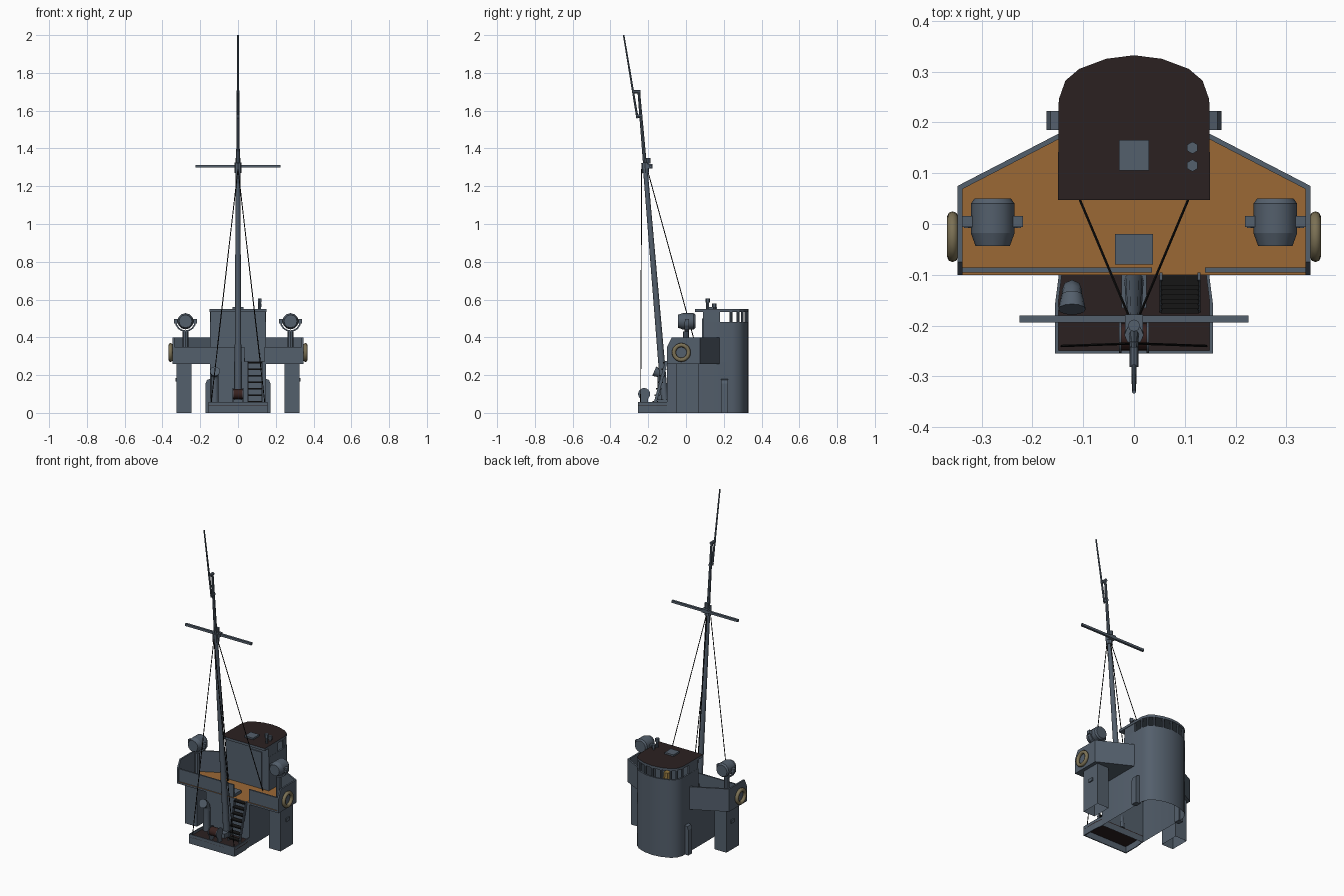
import bpy, bmesh, math
from mathutils import Vector

default_cube = bpy.data.objects.get("Cube")
if default_cube:
    bpy.data.objects.remove(default_cube)


def material(name, red, green, blue):
    mat = bpy.data.materials.new(name)
    mat.use_nodes = True
    colour = (red, green, blue, 1)
    mat.diffuse_color = colour
    shader = mat.node_tree.nodes["Principled BSDF"]
    shader.inputs["Base Color"].default_value = colour
    shader.inputs["Roughness"].default_value = 0.8
    return mat


GREY = material("hull grey", .088, .115, .15)
WOOD = material("deck wood", .33, .14, .036)
BROWN = material("dark brown deck", .024, .015, .015)
BLACK = material("rigging black", .008, .008, .008)
KHAKI = material("lifebuoy khaki", .20, .165, .09)
RUST = material("winch rust", .04, .016, .014)
BRASS = material("compass brass", .30, .19, .05)


def finish(name, bm, mat, top=None, smooth=False):
    """Store a mesh as an object; upward faces may take a second colour."""
    bmesh.ops.recalc_face_normals(bm, faces=bm.faces)
    mesh = bpy.data.meshes.new(name)
    mesh.materials.append(mat)
    if top:
        mesh.materials.append(top)
    for face in bm.faces:
        face.normal_update()
        if top and face.normal.z > 0.9:
            face.material_index = 1
    bm.to_mesh(mesh)
    bm.free()
    obj = bpy.data.objects.new(name, mesh)
    bpy.context.scene.collection.objects.link(obj)
    if smooth:
        bpy.ops.object.select_all(action="DESELECT")
        obj.select_set(True)
        bpy.context.view_layer.objects.active = obj
        bpy.ops.object.shade_smooth_by_angle(angle=math.radians(40))
    return obj


def prism(name, outline, low, high, mat=GREY, axis="z", top=None, smooth=False,
          hollow=False):
    """Extrude a 2D outline along an axis; a hollow one has no lower face."""
    place = {"x": lambda a, b, c: (c, a, b),
             "y": lambda a, b, c: (a, c, b),
             "z": lambda a, b, c: (a, b, c)}[axis]
    bm = bmesh.new()
    lower = [bm.verts.new(place(a, b, low)) for a, b in outline]
    upper = [bm.verts.new(place(a, b, high)) for a, b in outline]
    if not hollow:
        bm.faces.new(lower)
    bm.faces.new(upper)
    for i in range(len(outline)):
        j = (i + 1) % len(outline)
        bm.faces.new((lower[i], lower[j], upper[j], upper[i]))
    return finish(name, bm, mat, top, smooth)


def box(name, x, y, z, mat=GREY, hollow=False):
    corners = [(x[0], y[0]), (x[1], y[0]), (x[1], y[1]), (x[0], y[1])]
    return prism(name, corners, z[0], z[1], mat, hollow=hollow)


def rod(name, start, end, radius, tip=None, mat=GREY, sides=8):
    start, end = Vector(start), Vector(end)
    bm = bmesh.new()
    bmesh.ops.create_cone(bm, cap_ends=True, segments=sides, radius1=radius,
                          radius2=radius if tip is None else tip,
                          depth=(end - start).length)
    turn = (end - start).to_track_quat("Z", "Y").to_matrix().to_4x4()
    turn.translation = (start + end) / 2
    bm.transform(turn)
    return finish(name, bm, mat, smooth=sides > 8)


def tube(name, points, radius, mat=GREY, closed=False):
    curve = bpy.data.curves.new(name, "CURVE")
    curve.dimensions = "3D"
    curve.bevel_depth = radius
    curve.bevel_resolution = 2
    curve.use_fill_caps = True
    spline = curve.splines.new("POLY")
    spline.points.add(len(points) - 1)
    for target, p in zip(spline.points, points):
        target.co = (*p, 1)
    spline.use_cyclic_u = closed
    curve.materials.append(mat)
    obj = bpy.data.objects.new(name, curve)
    bpy.context.scene.collection.objects.link(obj)
    return obj


def both(half):
    """Complete an outline mirrored across x, ending on the centre line."""
    return half + [(-x, y) for x, y in reversed(half) if x > 0]


# Tower: lower house, hollow wheelhouse, window posts and roof
curve_half = [(.148, .245), (.135, .282), (.108, .305), (.055, .325), (0, .332)]
prism("lower_house", both([(.148, -.1)] + curve_half), 0, .27, top=WOOD,
      smooth=True, hollow=True)
outer_wall = both([(.147, .09)] + curve_half)
inner_wall = [(x * .93, y - .01 if y > .1 else y) for x, y in outer_wall]
prism("wheelhouse_wall", outer_wall + inner_wall[::-1], .265, .48, smooth=True)
prism("roof", both([(.15, .047)] + curve_half), .535, .55, top=BROWN)
box("cabin_back_wall", (-.146, .146), (.09, .1), (.27, .535))
box("cabin_door", (.03, .1), (.084, .09), (.28, .5))
rod("compass_stand", (-.03, .23, .27), (-.03, .23, .43), .018)
rod("compass_bowl", (-.03, .23, .43), (-.03, .23, .48), .022, .018, BRASS)
for side in (1, -1):
    inner, outer = sorted((side * .136, side * .146))
    box("cabin_side_wall", (inner, outer), (.09, .18), (.48, .535))
for x, y in both(curve_half):
    rod("window_post", (x * .96, y - .007, .475), (x * .96, y - .007, .535), .007)
box("roof_hatch", (-.03, .03), (.105, .165), (.55, .56))
for y, height in ((.115, .605), (.15, .58)):
    rod("roof_pipe", (.115, y, .55), (.115, y, height), .008)
    rod("pipe_cap", (.115, y, height - .02), (.115, y, height), .012, sides=6)

# Bridge deck with its hatch and front bulwark
deck = both([(.347, -.1), (.347, .075), (.148, .178)])
prism("bridge_deck", deck, .26, .272, top=WOOD)
box("deck_hatch", (-.037, .037), (-.08, -.02), (.27, .29))
for x in ((-.342, .035), (.14, .342)):
    box("front_bulwark", x, (-.095, -.086), (.27, .35))

# Bridge wings, mirrored
for side in (1, -1):
    def span(a, b):
        return tuple(sorted((side * a, side * b)))

    wall = [(-.1, .26), (-.1, .35), (-.075, .4), (.075, .4), (.075, .26)]
    prism("wing_side_wall", wall, side * .337, side * .347, axis="x")
    prism("wing_rear_wall",
          [(side * .347, .075), (side * .146, .179),
           (side * .146, .168), (side * .337, .069)], .26, .4)
    box("wing_leg", span(.245, .325), (-.05, .07), (0, .262), hollow=True)
    box("leg_step", span(.325, .332), (0, .03), (.165, .185))
    duct = [(side * x, z) for x, z in
            ((.14, 0), (.172, 0), (.172, .155), (.164, .175), (.14, .182))]
    prism("side_duct", duct, .185, .222, axis="y")

    # Lifebuoy on the wing end
    ring = [(side * .357, -.025 + .039 * math.cos(a), .32 + .039 * math.sin(a))
            for a in (math.tau * i / 20 for i in range(20))]
    tube("lifebuoy", ring, .011, KHAKI, closed=True)

    # Searchlight in its yoke
    x = side * .278
    rod("searchlight_post", (x, 0, .27), (x, 0, .43), .015)
    rod("searchlight_drum", (x, -.018, .485), (x, .04, .485), .043, sides=12)
    rod("searchlight_back", (x, .04, .485), (x, .05, .485), .043, .036, sides=12)
    rod("searchlight_cap", (x, -.043, .485), (x, -.018, .485), .034, .043, sides=12)
    arc = [math.pi * (1 + i / 8) for i in range(9)]
    yoke = [(x + .056 * math.cos(a), .485 + .056 * math.sin(a)) for a in arc]
    yoke += [(x + .048 * math.cos(a), .485 + .048 * math.sin(a))
             for a in reversed(arc)]
    prism("searchlight_yoke", yoke, -.008, .016, axis="y")
    box("searchlight_pivot", (x - .06, x + .06), (-.006, .016), (.474, .496))

# Lower platform with bulwark
platform = both([(.155, -.255), (.155, -.155), (.148, -.1)])
prism("lower_platform", platform, .038, .043, BROWN)
box("platform_front_wall", (-.155, .155), (-.255, -.249), (0, .058))
for side in (1, -1):
    strip = [(side * x, y) for x, y in
             ((.155, -.255), (.155, -.155), (.148, -.1), (.142, -.1),
              (.149, -.155), (.149, -.255))]
    prism("platform_side_wall", strip, 0, .058)

# Stair up to the bridge deck
for x in (.05, .125):
    slope = [(-.175, .04), (-.16, .04), (-.095, .275), (-.11, .275)]
    prism("stair_stringer", slope, x, x + .006, axis="x")
for i in range(7):
    t = (i + .6) / 7
    y, z = -.168 + .065 * t, .035 + .24 * t
    box("stair_tread", (.053, .128), (y - .014, y + .014), (z, z + .007), BLACK)

# Cowl ventilator and winch
tube("ventilator", [(-.122, -.13, .04), (-.122, -.13, .18),
                    (-.122, -.136, .203), (-.122, -.152, .215)], .02)
rod("ventilator_mouth", (-.122, -.14, .209), (-.122, -.168, .221), .021, .027,
    sides=12)
rod("winch_drum", (-.025, -.222, .1), (.025, -.222, .1), .026, mat=RUST, sides=16)
for x in (-.03, .025):
    rod("winch_flange", (x, -.222, .1), (x + .005, -.222, .1), .032, sides=16)
    box("winch_stand", (x, x + .005), (-.24, -.2), (.04, .1))


# Raked mast
def mast_point(z, x=0, shift=0):
    return (x, -.107 - .084 * z + shift, z)


rod("lower_mast", mast_point(.04), mast_point(1.3), .019, .012, sides=12)
rod("upper_mast", mast_point(1.3), mast_point(1.7), .01, .007)
box("mast_step", (-.025, .025), (-.165, -.1), (.04, .07))
rod("mast_collar", mast_point(1.27), mast_point(1.325), .019)
box("yard_bracket", (-.018, .018), (-.225, -.178), (1.295, 1.318))
box("yard", (-.225, .225), (-.194, -.18), (1.298, 1.312))
rod("mast_lamp", (0, -.2, 1.32), (0, -.2, 1.35), .012)
rod("aerial", (0, -.257, 1.56), (0, -.33, 2), .006, .004)
for z, reach in ((1.57, -.02), (1.7, -.032)):
    rod("aerial_bracket", mast_point(z, shift=.008),
        mast_point(z, shift=reach), .009)

# Rigging
for side in (1, -1):
    rod("front_shroud", (0, -.235, 1.29), (side * .142, -.24, .05), .0025,
        mat=BLACK, sides=5)
    rod("rear_stay", (0, -.205, 1.29), (side * .118, .075, .27), .0025,
        mat=BLACK, sides=5)
